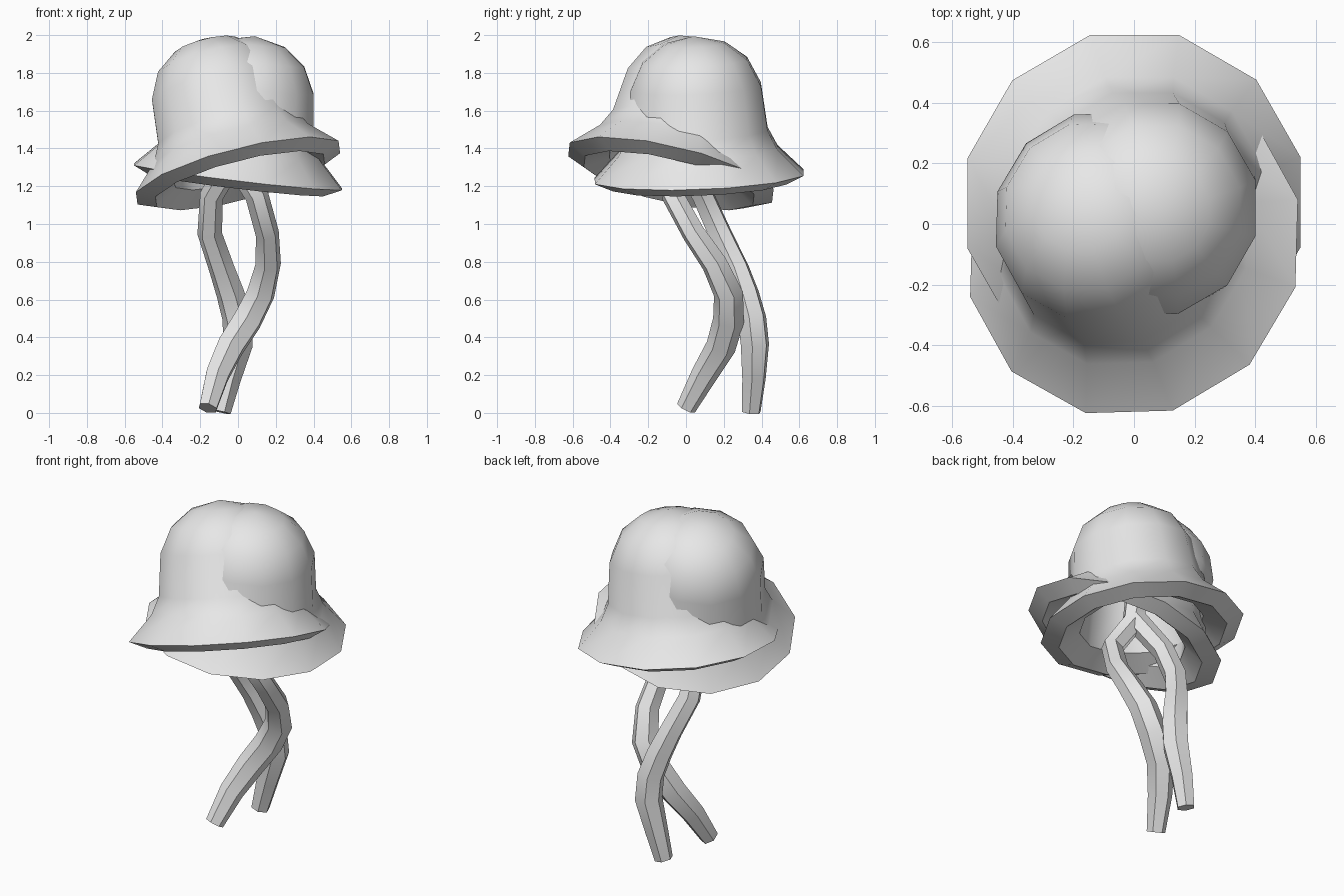
import bpy, bmesh, math
from mathutils import Matrix, Vector

cube = bpy.data.objects.get("Cube")
if cube:
    bpy.data.objects.remove(cube, do_unlink=True)

grey = bpy.data.materials.new("plain_grey")
grey.use_nodes = True
grey.diffuse_color = (0.8, 0.8, 0.8, 1)
grey.node_tree.nodes["Principled BSDF"].inputs["Base Color"].default_value = (0.8, 0.8, 0.8, 1)

SIDES = 12
# Bell cross-section (radius, height): inner dome, lip, flared rim, outer dome
PROFILE = [(0, 0.64), (0.15, 0.6), (0.25, 0.46), (0.3, 0.22), (0.35, 0.025), (0.475, -0.045),
           (0.573, 0), (0.435, 0.14), (0.385, 0.24), (0.358, 0.48), (0.288, 0.62),
           (0.17, 0.71), (0, 0.75)]


def finish(obj):
    bpy.ops.object.select_all(action='DESELECT')
    obj.select_set(True)
    bpy.context.view_layer.objects.active = obj
    if obj.type == 'CURVE':
        bpy.ops.object.convert(target='MESH')
    bpy.ops.object.shade_smooth_by_angle(angle=math.radians(40))


def bell(name, center, slope_x, slope_y):
    """Revolve the profile, then tilt it so the rim plane has the given slopes."""
    bm = bmesh.new()
    half_step = Matrix.Rotation(math.pi / SIDES, 3, 'Z')
    verts = [bm.verts.new(half_step @ Vector((r, 0, h))) for r, h in PROFILE]
    edges = [bm.edges.new(pair) for pair in zip(verts, verts[1:])]
    bmesh.ops.spin(bm, geom=verts + edges, cent=(0, 0, 0), axis=(0, 0, 1),
                   angle=math.tau, steps=SIDES, use_merge=False)
    bmesh.ops.remove_doubles(bm, verts=bm.verts, dist=0.0005)
    bmesh.ops.recalc_face_normals(bm, faces=bm.faces)
    mesh = bpy.data.meshes.new(name)
    bm.to_mesh(mesh)
    bm.free()
    mesh.materials.append(grey)
    obj = bpy.data.objects.new(name, mesh)
    bpy.context.collection.objects.link(obj)
    obj.location = center
    obj.rotation_mode = 'QUATERNION'
    obj.rotation_quaternion = Vector((0, 0, 1)).rotation_difference(Vector((-slope_x, -slope_y, 1)))
    finish(obj)


def stem(name, path):
    """Six-sided tube along a bent path of (x, y, z, thickness)."""
    curve = bpy.data.curves.new(name, 'CURVE')
    curve.dimensions = '3D'
    curve.bevel_depth = 0.066
    curve.bevel_resolution = 1
    curve.use_fill_caps = True
    spline = curve.splines.new('POLY')
    spline.points.add(len(path) - 1)
    for point, (x, y, z, thickness) in zip(spline.points, path):
        point.co = (x, y, z, 1)
        point.radius = thickness
    curve.materials.append(grey)
    obj = bpy.data.objects.new(name, curve)
    bpy.context.collection.objects.link(obj)
    finish(obj)


# Two interpenetrating flower bells
bell("front_bell", (0, -0.08, 1.272), 0.26, -0.235)
bell("back_bell", (0, 0.07, 1.25), -0.12, 0.04)

# Two crossing stems, from the foot up to where they join inside the bells
stem("front_stem", [(-0.16, 0, 0.025, 0.8), (-0.11, 0.095, 0.2, 1.05), (-0.04, 0.185, 0.35, 1.2),
                    (0.05, 0.225, 0.49, 1.25), (0.12, 0.225, 0.63, 1.2), (0.16, 0.15, 0.79, 1.05),
                    (0.155, 0.04, 0.95, 0.95), (0.1, -0.07, 1.15, 0.95),
                    (-0.02, -0.03, 1.34, 1), (-0.04, 0.03, 1.85, 1)])
stem("back_stem", [(-0.09, 0.345, 0.005, 0.8), (-0.05, 0.36, 0.18, 1), (0, 0.365, 0.36, 1.2),
                   (-0.005, 0.35, 0.5, 1.2), (-0.04, 0.315, 0.63, 1.15), (-0.085, 0.27, 0.76, 1.05),
                   (-0.15, 0.18, 0.95, 1), (-0.14, 0.09, 1.15, 0.95), (-0.02, -0.02, 1.36, 1)])
